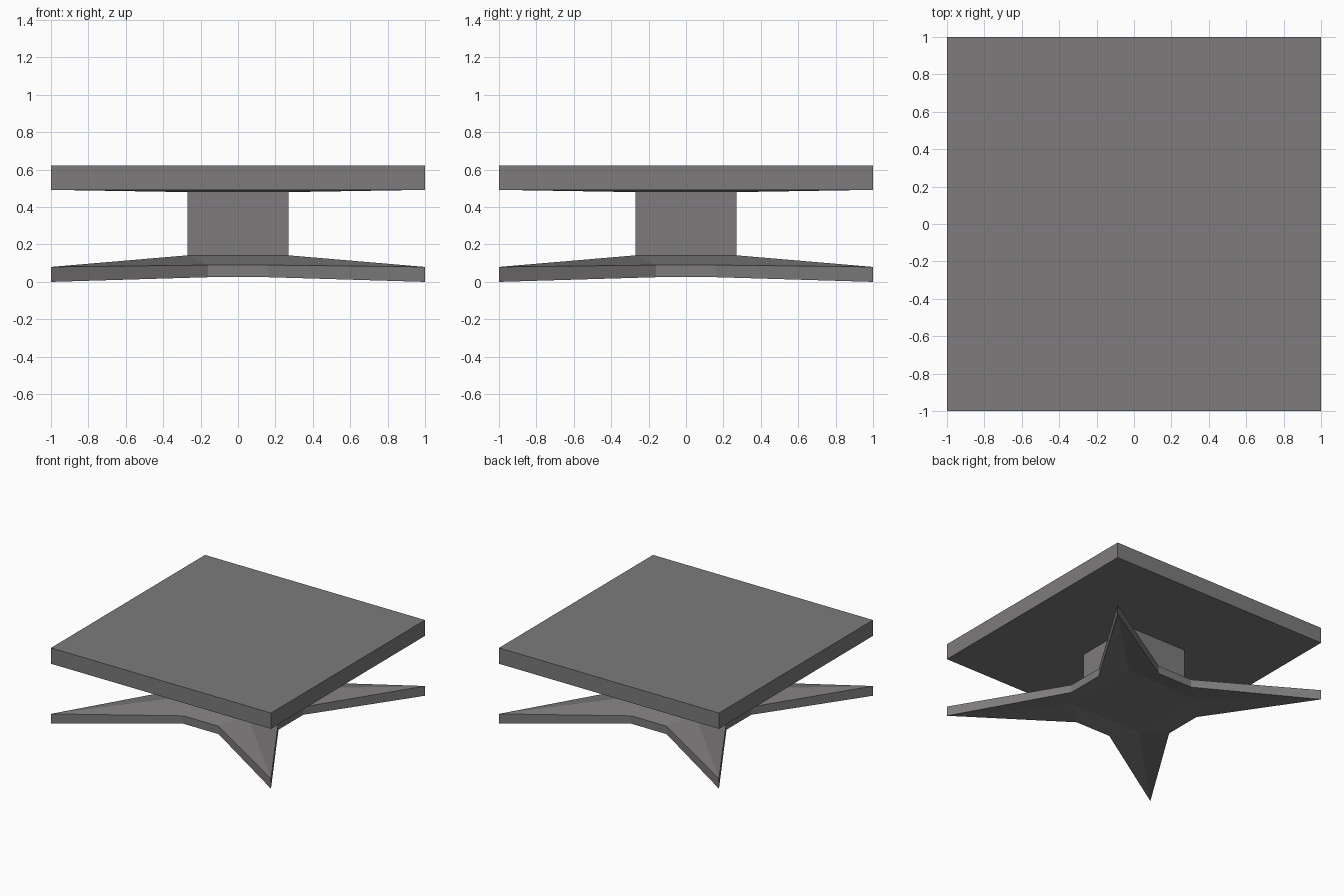
import bpy, bmesh
from mathutils import Matrix
from math import pi

if "Cube" in bpy.data.objects:
    bpy.data.objects.remove(bpy.data.objects["Cube"])

mat = bpy.data.materials.new("warm grey")
mat.diffuse_color = (0.205, 0.198, 0.198, 1)
mat.use_nodes = True
mat.node_tree.nodes["Principled BSDF"].inputs["Base Color"].default_value = mat.diffuse_color


def finish(bm, name):
    bmesh.ops.remove_doubles(bm, verts=bm.verts, dist=1e-4)
    bmesh.ops.recalc_face_normals(bm, faces=bm.faces)
    me = bpy.data.meshes.new(name)
    bm.to_mesh(me)
    bm.free()
    me.materials.append(mat)
    bpy.context.collection.objects.link(bpy.data.objects.new(name, me))


def quarter_turns(polys):
    """Repeat the given polygons four times around z."""
    bm = bmesh.new()
    for k in range(4):
        rot = Matrix.Rotation(k * pi / 2, 3, 'Z')
        for poly in polys:
            bm.faces.new([bm.verts.new(rot @ Matrix.Identity(3) @ p) for p in poly])
    return bm


def square_loft(name, rings):
    """Stack of square rings (half width, z), capped at both ends."""
    bm = bmesh.new()
    loops = [[bm.verts.new((sx * h, sy * h, z))
              for sx, sy in ((-1, -1), (1, -1), (1, 1), (-1, 1))] for h, z in rings]
    for a, b in zip(loops, loops[1:]):
        for i in range(4):
            j = (i + 1) % 4
            bm.faces.new((a[i], a[j], b[j], b[i]))
    bm.faces.new(loops[0][::-1])
    bm.faces.new(loops[-1])
    finish(bm, name)


# Table top with a very slightly sloped underside, and square column
square_loft("table_top", [(0.27, 0.48), (1.0, 0.492), (1.0, 0.622)])
square_loft("column", [(0.27, 0.13), (0.27, 0.485)])

# Four-pointed star foot: one quarter (front side plus front right point), repeated
from mathutils import Vector as V


def skin(z_tip, z_in, half, z_mid):
    """Top or bottom skin of one quarter."""
    a, b, c = V((-0.16, -0.48, z_in)), V((0.16, -0.48, z_in)), V((0.48, -0.16, z_in))
    tip = V((1, -1, z_tip))
    l, r = V((-half, -half, z_mid)), V((half, -half, z_mid))
    return [(a, b, r, l), (b, tip, r), (tip, c, r), (l, r, V((0, 0, z_mid)))], (a, b, tip, c)


top, rim_t = skin(0.08, 0.09, 0.27, 0.142)
bottom, rim_b = skin(0.0, 0.025, 0.33, 0.053)
sides = [(rim_b[i], rim_b[i + 1], rim_t[i + 1], rim_t[i]) for i in range(3)]
finish(quarter_turns(top + bottom + sides), "star_foot")
